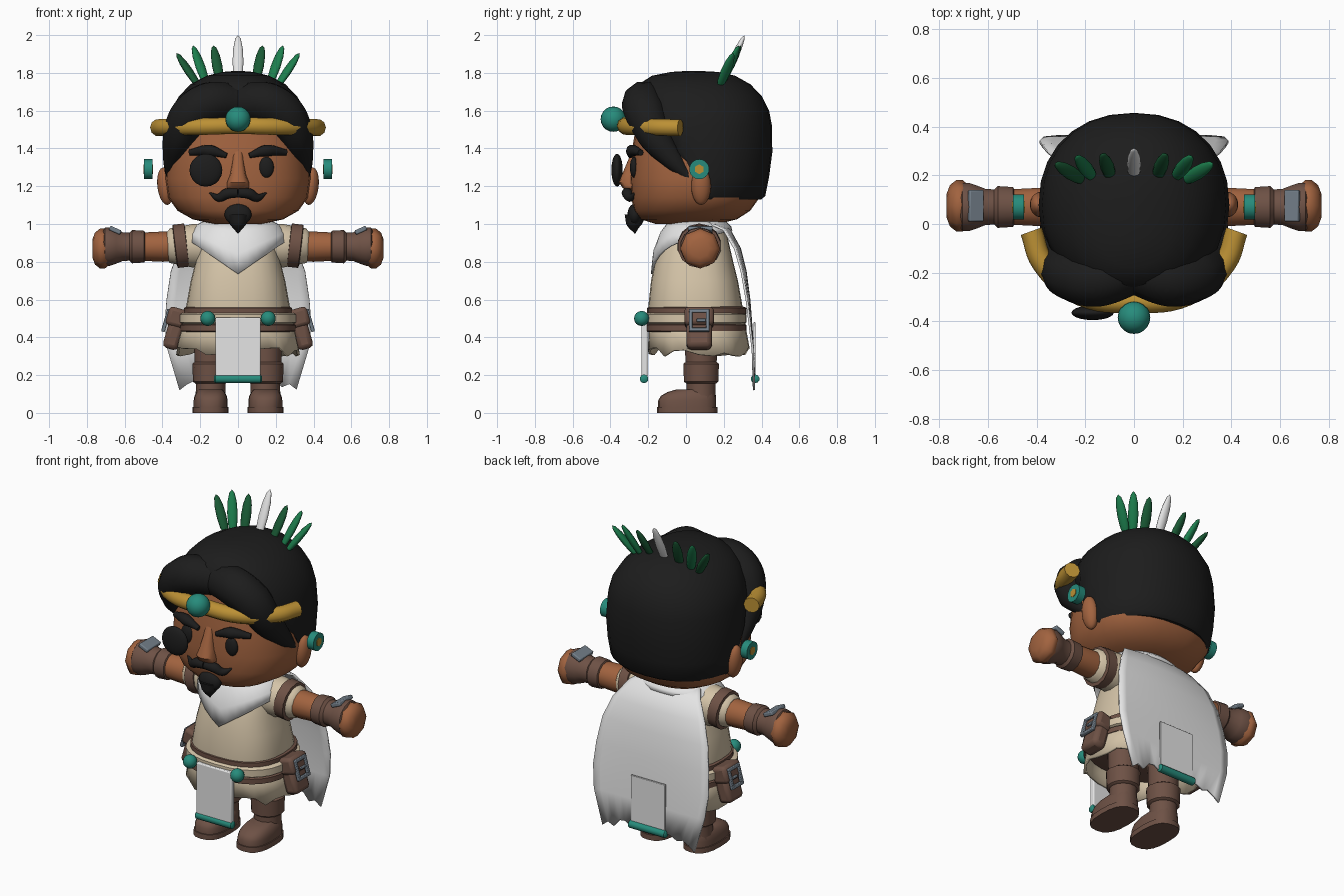
import bpy, math, random
from mathutils import Vector, Matrix

random.seed(4)
if "Cube" in bpy.data.objects:
    bpy.data.objects.remove(bpy.data.objects["Cube"])


def material(name, *rgb):
    m = bpy.data.materials.new(name)
    m.use_nodes = True
    m.diffuse_color = (*rgb, 1)
    m.node_tree.nodes["Principled BSDF"].inputs["Base Color"].default_value = (*rgb, 1)
    return m


skin = material("skin", .36, .125, .05)
black = material("hair black", .012, .012, .012)
white = material("white cloth", .78, .78, .78)
cream = material("cream cloth", .66, .55, .39)
leather = material("leather", .155, .083, .06)
teal = material("teal", .02, .26, .2)
gold = material("gold", .5, .28, .035)
green = material("green", .012, .21, .075)
dark_green = material("dark green", .01, .1, .035)
steel = material("steel", .17, .21, .25)


def finish(ob, mat, angle=40):
    ob.data.materials.clear()
    ob.data.materials.append(mat)
    bpy.ops.object.select_all(action='DESELECT')
    ob.select_set(True)
    bpy.context.view_layer.objects.active = ob
    bpy.ops.object.shade_smooth_by_angle(angle=math.radians(angle))
    return ob


def skinned(name, rings, mat, closed=True, caps=True, thick=0):
    """Join rows of points into a surface."""
    n = len(rings[0])
    faces = [(r * n + i, r * n + (i + 1) % n, (r + 1) * n + (i + 1) % n, (r + 1) * n + i)
             for r in range(len(rings) - 1) for i in range(n if closed else n - 1)]
    if caps:
        faces += [tuple(reversed(range(n))), tuple(range((len(rings) - 1) * n, len(rings) * n))]
    me = bpy.data.meshes.new(name)
    me.from_pydata([p for ring in rings for p in ring], [], faces)
    ob = bpy.data.objects.new(name, me)
    bpy.context.collection.objects.link(ob)
    if thick:
        mod = ob.modifiers.new("thickness", 'SOLIDIFY')
        mod.thickness, mod.offset = thick, 0
    return finish(ob, mat)


def oval(z, rx, front, back, power=2.0, clamp=-9, n=28):
    """Horizontal superellipse ring, optionally cut off at the front."""
    def pw(t):
        return math.copysign(abs(t) ** (2 / power), t)
    ring = []
    for i in range(n):
        a = math.tau * i / n
        y = (front + back) / 2 + (back - front) / 2 * pw(math.sin(a))
        ring.append((rx * pw(math.cos(a)), max(y, clamp), z))
    return ring


def lathe(name, profile, mat, loc, axis=(0, 0, 1), n=14, tilt=0):
    """Spin (height, radius) pairs about an axis."""
    rot = Matrix.Rotation(tilt, 3, 'Y') @ Vector((0, 0, 1)).rotation_difference(Vector(axis)).to_matrix()
    rings = [[Vector(loc) + rot @ Vector((r * math.cos(math.tau * i / n), r * math.sin(math.tau * i / n), h))
              for i in range(n)] for h, r in profile]
    return skinned(name, rings, mat)


def ball(name, loc, size, mat, rot=(0, 0, 0), seg=20):
    bpy.ops.mesh.primitive_uv_sphere_add(segments=seg, ring_count=seg // 2, location=loc, rotation=rot)
    ob = bpy.context.object
    ob.name, ob.scale = name, size
    return finish(ob, mat, 60)


def block(name, loc, size, mat, bevel=.01, rot=(0, 0, 0), segments=2):
    bpy.ops.mesh.primitive_cube_add(size=1, location=loc, rotation=rot)
    ob = bpy.context.object
    ob.name, ob.scale = name, size
    bpy.ops.object.transform_apply(location=False, rotation=False, scale=True)
    mod = ob.modifiers.new("soft edges", 'BEVEL')
    mod.width, mod.segments = bevel, segments
    return finish(ob, mat)


def tube(name, pts, radii, mat):
    """Round stroke through points with a changing radius."""
    cu = bpy.data.curves.new(name, 'CURVE')
    cu.dimensions, cu.bevel_depth, cu.bevel_resolution = '3D', 1, 3
    cu.resolution_u, cu.use_fill_caps = 6, True
    sp = cu.splines.new('BEZIER')
    sp.bezier_points.add(len(pts) - 1)
    for bp, p, r in zip(sp.bezier_points, pts, radii):
        bp.co, bp.radius = p, r
        bp.handle_left_type = bp.handle_right_type = 'AUTO'
    ob = bpy.data.objects.new(name, cu)
    bpy.context.collection.objects.link(ob)
    bpy.ops.object.select_all(action='DESELECT')
    ob.select_set(True)
    bpy.context.view_layer.objects.active = ob
    bpy.ops.object.convert(target='MESH')
    return finish(bpy.context.object, mat, 50)


# Head and swept-back hair
skinned("head", [oval(z, x, f, b, 2.4) for z, x, f, b in (
    (1, .13, -.16, .17), (1.025, .24, -.24, .27), (1.07, .32, -.275, .34), (1.14, .37, -.29, .39),
    (1.24, .385, -.295, .4), (1.4, .37, -.285, .4), (1.6, .32, -.25, .36))], skin)
skinned("hair_cap", [oval(z, x, f, b, 2.2, c) for z, x, f, b, c in (
    (1.13, .36, -.28, .4, .12), (1.15, .38, -.3, .42, .1), (1.25, .39, -.3, .44, .04),
    (1.38, .392, -.3, .457, -.06), (1.52, .378, -.3, .455, -.2), (1.6, .358, -.3, .44, -.27),
    (1.68, .31, -.29, .4, -.27), (1.74, .25, -.25, .34, -.25), (1.785, .165, -.18, .26, -.2),
    (1.805, .08, -.08, .17, -.2), (1.81, .02, 0, .08, -.2))], black)

# Headband with its gem
tube("headband", [(-.422, -.03, 1.51), (-.375, -.16, 1.512), (-.22, -.29, 1.515), (0, -.32, 1.52),
                  (.22, -.29, 1.515), (.375, -.16, 1.512), (.422, -.03, 1.51)], [.046] * 7, gold)
ball("headband_gem", (0, -.385, 1.555), (.067,) * 3, teal)

# Face
skinned("nose", [oval(z, x, f, -.25, 2.3, n=12) for z, x, f in (
    (1.17, .03, -.29), (1.19, .058, -.335), (1.22, .058, -.355), (1.26, .042, -.34),
    (1.33, .03, -.31), (1.4, .025, -.28))], skin)
ball("eye_patch", (-.17, -.365, 1.285), (.087, .03, .087), black)
ball("goatee", (0, -.27, 1.05), (.072, .04, .058), black)
tube("goatee_tip", [(0, -.27, 1.045), (0, -.275, 1), (0, -.27, .95)], [.058, .044, .003], black)
for s, side in ((-1, "right"), (1, "left")):
    tube(side + "_hair_lock", [(s * .01, -.19, 1.64), (s * .15, -.225, 1.64), (s * .25, -.21, 1.575),
                               (s * .305, -.165, 1.465), (s * .34, -.07, 1.34), (s * .365, .03, 1.23)],
         [.1, .115, .112, .092, .058, .015], black)
    ball(side + "_eye", (s * .15, -.275, 1.3), (.04, .022, .055), black)
    tube(side + "_eyebrow", [(s * .06, -.295, 1.362), (s * .15, -.285, 1.388), (s * .255, -.24, 1.378)],
         [.014, .033, .016], black)
    tube(side + "_moustache", [(0, -.315, 1.165), (s * .06, -.31, 1.16), (s * .1, -.295, 1.14),
                               (s * .15, -.27, 1.165)], [.026, .029, .023, .004], black)
    ball(side + "_ear", (s * .385, .08, 1.2), (.042, .052, .1), skin, (0, s * .12, 0))
    lathe(side + "_ear_plug", [(-.022, .053), (.022, .053)], teal, (s * .475, .07, 1.29), (1, 0, 0), 18)
    lathe(side + "_ear_plug_core", [(-.026, .026), (.026, .026)], gold, (s * .475, .07, 1.29), (1, 0, 0), 6)


# Feather crest
def feather(name, base, tip, mat):
    base, tip = Vector(base), Vector(tip)
    d = tip - base
    ball(name, (base + tip) / 2, (.029, .02, d.length / 2), mat, d.to_track_quat('Z', 'Y').to_euler(), 12)


feather("centre_feather", (0, .18, 1.72), (0, .31, 2), white)
for s in (-1, 1):
    feather("inner_feather", (s * .09, .18, 1.73), (s * .13, .29, 1.945), dark_green)
    feather("middle_feather", (s * .16, .18, 1.72), (s * .238, .28, 1.945), green)
    feather("outer_feather", (s * .195, .17, 1.71), (s * .325, .25, 1.905), dark_green if s < 0 else green)

# Tunic, ragged skirt and belts
skinned("tunic", [oval(z, x, f, b, 2.5) for z, x, f, b in (
    (.47, .265, -.195, .3), (.56, .275, -.2, .3), (.7, .25, -.185, .275), (.8, .225, -.165, .25),
    (.93, .19, -.12, .22), (1.02, .13, -.06, .17))], cream)
skirt = [oval(z, x, f, b, 2.5) for z, x, f, b in (
    (.52, .27, -.19, .3), (.42, .3, -.19, .315), (.32, .32, -.195, .33))]
skirt[-1] = [(x, y, z + random.uniform(-.025, .03)) for x, y, z in skirt[-1]]
skinned("skirt", skirt, cream, caps=False, thick=.015)
for name, z, h, x, mat in (("upper_belt", .54, .022, .287, leather), ("sash", .5, .03, .312, cream),
                           ("lower_belt", .45, .022, .309, leather)):
    skinned(name, [oval(z + dz, x - inset, -.205 - (x - .285) * .6 + inset, .32 - inset, 2.5)
                   for dz, inset in ((-h, .015), (-h * .7, 0), (h * .7, 0), (h, .015))], mat)

# Hanging cloth panels with teal rods
block("front_panel", (0, -.22, .34), (.24, .032, .33), white, .006)
block("back_panel", (0, .363, .33), (.23, .012, .3), white, .003)
for name, y, z in (("front_rod", -.222, .18), ("back_rod", .366, .18)):
    lathe(name, [(-.127, .014), (-.12, .023), (.12, .023), (.127, .014)], teal, (0, y, z), (1, 0, 0), 10)

# Collar with a pointed bib
collar = []
for t in (0, .35, .7, 1):
    row = []
    for i in range(32):
        a = math.tau * i / 32
        c, sn = math.cos(a), math.sin(a)
        low = .735 + .18 * abs(c) if sn < 0 else .915 + .05 * sn
        grow = math.sin(t * math.pi / 2)
        row.append(((.16 + .1 * grow) * c, .05 + (.13 + (.1 if sn < 0 else .06) * grow) * sn,
                    1.02 + (low - 1.02) * t ** 1.3))
    collar.append(row)
skinned("collar", collar, white, caps=False, thick=.012)

# Cape with a torn hem
cape = []
for z, y, w in ((1.02, .12, .16), (.97, .23, .24), (.87, .285, .31), (.75, .315, .355), (.6, .335, .378),
                (.47, .345, .388), (.33, .355, .372), (.17, .36, .31)):
    hem = .05 if z < .2 else 0
    cape.append([(w * u / 8, y - .045 * max(0, z - .3) * (u / 8) ** 2,
                  z + hem * (random.uniform(-.3, .5) - 1.4 * (abs(u) / 8) ** 4)) for u in range(-8, 9)])
skinned("cape", cape, white, closed=False, caps=False, thick=.012)

for s, side in ((-1, "right"), (1, "left")):
    out, arm = (s, 0, 0), (0, .07, .885)
    # Arms
    lathe(side + "_sleeve", [(.12, .12), (.24, .115), (.36, .092), (.375, .075)], cream, arm, out)
    lathe(side + "_sleeve_band", [(-.035, .09), (-.03, .115), (.03, .115), (.035, .09)], leather,
          (s * .302, .07, .885), out, tilt=s * .12)
    lathe(side + "_forearm", [(.25, .075), (.4, .08), (.56, .072)], skin, (0, .07, .88), out)
    lathe(side + "_bracer", [(.49, .07), (.497, .084), (.56, .088), (.575, .074), (.61, .076),
                             (.645, .09), (.68, .102), (.705, .1), (.715, .085)], leather, (0, .07, .88), out)
    lathe(side + "_hand", [(.68, .085), (.705, .106), (.73, .106), (.757, .085), (.77, .05)], skin,
          (0, .075, .87), out, 8, 0)
    block(side + "_bracer_plate", (s * .65, .075, .967), (.065, .13, .024), steel, .006, (0, -s * .42, 0))
    # Sash bead and belt pouch
    ball(side + "_bead", (s * .16, -.235, .5), (.04,) * 3, teal, seg=16)
    lean = (0, -s * .28, 0)
    block(side + "_pouch", (s * .338, .07, .42), (.085, .135, .17), leather, .025, lean)
    block(side + "_pouch_flap", (s * .325, .07, .505), (.1, .155, .1), leather, .02, lean)
    for dy, dz, w, h in ((-.045, 0, .02, .11), (.045, 0, .02, .11), (0, .05, .11, .02),
                         (0, -.05, .11, .02), (.01, 0, .05, .015)):
        block(side + "_buckle", (s * (.381 - dz * .28), .07 + dy, .49 + dz), (.02, w, h), steel, .004, lean)
    # Legs and boots
    leg = (s * .145, .08, 0)
    lathe(side + "_boot_shaft", [(.06, .08), (.14, .078), (.3, .086), (.45, .09)], leather, leg)
    lathe(side + "_boot_cuff", [(.155, .08), (.165, .093), (.26, .097), (.272, .08)], leather, leg)
    for name, grow, rows in (("_sole", .006, ((0, 0), (.032, 0))),
                             ("_foot", 0, ((.03, 0), (.065, 0), (.09, .015), (.11, .05), (.125, .1)))):
        rings = [oval(z, .09 + grow - cut * .3, -.148 - grow + cut, .16 + grow - cut * .1, 2.6, n=20)
                 for z, cut in rows]
        skinned(side + name, [[(x + s * .145, y, z) for x, y, z in ring] for ring in rings], leather)
